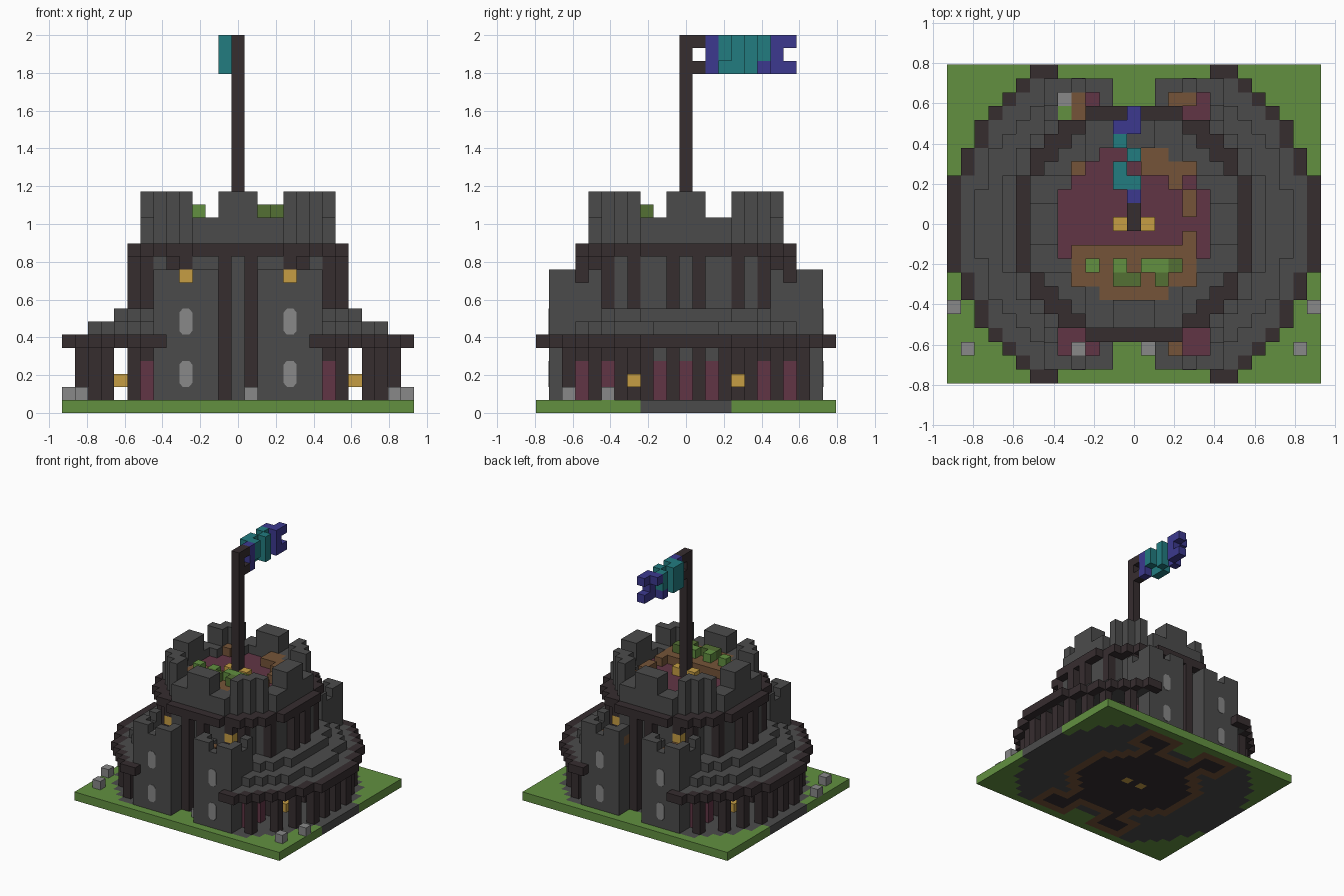
import bpy, bmesh
from mathutils import Vector

if "Cube" in bpy.data.objects:
    bpy.data.objects.remove(bpy.data.objects["Cube"])

V = 2 / 29  # block size


def make_mat(name, r, g, b):
    m = bpy.data.materials.new(name)
    m.use_nodes = True
    lin = [((c / 255 + 0.055) / 1.055) ** 2.4 for c in (r, g, b)] + [1]
    m.diffuse_color = lin
    m.node_tree.nodes["Principled BSDF"].inputs["Base Color"].default_value = lin
    return m


MATS = {n: make_mat(n, *c) for n, c in {
    "grass": (98, 144, 64), "stone": (75, 75, 75), "dark_wood": (54, 45, 47),
    "crimson": (97, 53, 69), "brown": (117, 84, 56), "lamp_gold": (198, 158, 68),
    "pale_stone": (136, 136, 136), "teal": (34, 124, 128), "blue": (60, 57, 143),
    "leaf": (84, 112, 52)}.items()}

taken = {}   # block -> part name; the first part to claim a block keeps it
parts = {}   # part name -> {block: colour}


def put(part, colour, cells):
    for c in cells:
        if c not in taken:
            taken[c] = part
            parts.setdefault(part, {})[c] = colour


def box(xs, ys, zs):
    return [(x, y, z) for x in xs for y in ys for z in zs]


def span(a, b):
    return range(a, b + 1)


def mirror(cells):
    return [(sx * x, sy * y, z) for x, y, z in cells for sx in (1, -1) for sy in (1, -1)]


def ring(inner, outer, zs):
    """Round layer of blocks between two squared radii."""
    return [c for c in box(span(-13, 13), span(-11, 11), zs)
            if inner < c[0] ** 2 + c[1] ** 2 <= outer]


# Flagpole and waving flag
put("flagpole", "dark_wood", box([0], [0], span(13, 28)) + [(0, 1, 28), (0, 1, 26)])
put("flag", "blue", box([0], [2], span(26, 28)) + [(0, 8, 28), (0, 8, 26), (-1, 6, 26)]
    + box([0], [7], [26, 27, 28]) + [(-1, 7, 28)])
put("flag", "teal", box([-1], [3, 4, 6], span(26, 28)) + box([0], [5], span(26, 28))
    + [(0, 3, 27), (0, 3, 28)])

# Furniture and plants on the keep roof
put("roof_lamps", "lamp_gold", [(1, 0, 14), (-1, 0, 14)])
put("roof_plants", "grass", [(-3, -3, 15), (-1, -3, 15), (2, -3, 15), (1, -3, 15)])
put("roof_plants", "leaf", [(3, -3, 15), (2, -4, 15), (-1, -4, 15), (0, -4, 15)])
put("roof_furniture", "brown", box(span(-4, 4), span(-4, -2), [14])
    + box(span(-2, 2), [-5], [14]) + box([1, 2], [5], [14]) + box([2, 3, 4], [4], [14])
    + box([4], [-1, 1, 2], [14]) + [(1, 4, 14), (3, 3, 14), (-4, 4, 14)])

# Loose stones around the walls
put("loose_stones", "pale_stone", [(s * x, y, 1) for s in (1, -1)
                                   for x, y in ((13, -6), (12, -9))] + [(1, -9, 1)])

# Contents of the tower tops
put("tower_stones", "pale_stone", [(-4, -9, 9), (-5, 9, 9)])
put("tower_crates", "brown", [(3, -9, 9), (-4, 9, 9), (-4, 8, 9),
                              (2, 9, 9), (3, 9, 9), (4, 9, 9)])
put("tower_plant", "grass", [(-5, 8, 9)])

# Lamps in the arcade and above the towers
put("arcade_lamps", "lamp_gold", mirror([(9, 4, 2)]))
put("tower_lamps", "lamp_gold", mirror([(4, 7, 10)]))

# Four gate towers with notched tops
tower = []
for x, y, z in box(span(2, 6), span(7, 10), span(1, 10)):
    rim = x in (2, 6) or y == 10
    notch = z == 10 and (x == 4 or y == 8)
    if z < 8 or (rim and not notch):
        tower.append((x, y, z))
put("tower_doors", "crimson", mirror(box([7], [6, 8], span(1, 3)) + box([2], [8], span(1, 3))))
put("tower_floors", "crimson", mirror(box(span(3, 5), [8, 9], [8])))
put("door_lintels", "dark_wood", mirror(box([7], [6, 8], [4])))

# Keep: timber columns, crimson panels and round stone wall
columns = [(8, 1), (7, 4), (4, 7), (1, 8), (5, 6)]
put("keep_columns", "dark_wood", mirror([(x, y, z) for x, y in columns for z in span(1, 11)]))
put("keep_panels", "crimson", mirror(box([7], [0, 2], span(1, 3))))
put("keep_wall", "stone", ring(-1, 58, span(1, 11)))
put("gate_towers", "stone", mirror(tower))
put("keep_cornice", "dark_wood", ring(58, 74, [12]))

# Keep roof floor and crenellated parapet
put("keep_floor", "crimson", ring(-1, 32, [12, 13]))


def crenel(x, y):
    return (abs(x) in (2, 3) and abs(y) > 4) or (abs(y) in (2, 3) and abs(x) > 4)


put("parapet", "stone", ring(32, 58, span(12, 14))
    + [c for c in ring(32, 58, [15, 16]) if not crenel(c[0], c[1])])

# Arcade posts and the stepped round roof above them, open at the gates
posts = [(12, 1), (12, 3), (11, 5), (10, 7), (8, 9)]
put("arcade_posts", "dark_wood", mirror([(x, y, z) for x, y in posts for z in span(1, 4)]))


def clear_of_gate(cells):
    return [c for c in cells if abs(c[0]) > 5 or abs(c[1]) < 7]


put("arcade_eave", "dark_wood", clear_of_gate(ring(153, 178, [5])))
for level, outer in ((5, 153), (6, 126), (7, 92)):
    put("arcade_roof", "stone", clear_of_gate(ring(58, outer, [level])))


# Ground slab: timber floor, brown edging, paving and grass
def footprint(x, y):
    return x * x + y * y <= 58 or (2 <= abs(x) <= 6 and 7 <= abs(y) <= 10)


put("ground", "lamp_gold", [(1, 0, 0), (-1, 0, 0)])
for x, y, z in box(span(-13, 13), span(-11, 11), [0]):
    near = [footprint(x + a, y + b) for a in (-1, 0, 1) for b in (-1, 0, 1)]
    if abs(y) == 11 or (abs(x) < 2 and abs(y) > 8) or x * x + y * y > 178:
        colour = "grass"
    elif all(near):
        colour = "dark_wood"
    elif footprint(x, y):
        colour = "brown"
    else:
        colour = "stone"
    put("ground", colour, [(x, y, z)])

# Turn each part into a mesh of its exposed block faces
DIRS = [Vector(d) for d in ((1, 0, 0), (-1, 0, 0), (0, 1, 0), (0, -1, 0), (0, 0, 1), (0, 0, -1))]


def finish(name, bm, colours):
    me = bpy.data.meshes.new(name)
    bm.to_mesh(me)
    bm.free()
    for c in colours:
        me.materials.append(MATS[c])
    ob = bpy.data.objects.new(name, me)
    bpy.context.collection.objects.link(ob)


for name, cells in parts.items():
    bm = bmesh.new()
    colours = sorted(set(cells.values()))
    for (x, y, z), colour in cells.items():
        centre = Vector((x, y, z + 0.5))
        for d in DIRS:
            if (x + int(d.x), y + int(d.y), z + int(d.z)) in taken:
                continue
            u = Vector((d.y, d.z, d.x))
            w = d.cross(u)
            quad = [centre + (d + u * a + w * b) / 2 for a, b in ((-1, -1), (1, -1), (1, 1), (-1, 1))]
            f = bm.faces.new([bm.verts.new(p * V) for p in quad])
            f.material_index = colours.index(colour)
    bmesh.ops.remove_doubles(bm, verts=bm.verts, dist=V / 100)
    finish(name, bm, colours)

# Slit windows: thin eight-sided plates on the outer tower faces
outline = [(-0.25, -1), (0.25, -1), (0.5, -0.7), (0.5, 0.7),
           (0.25, 1), (-0.25, 1), (-0.5, 0.7), (-0.5, -0.7)]
bm = bmesh.new()
for sx in (1, -1):
    for sy in (1, -1):
        for z in (3, 7):
            ring_pts = [Vector((sx * 4 + a, sy * 10.45, z + b)) * V for a, b in outline]
            face = bm.faces.new([bm.verts.new(p) for p in ring_pts])
            out = bmesh.ops.extrude_face_region(bm, geom=[face])["geom"]
            bmesh.ops.translate(bm, vec=(0, sy * V * 0.1, 0),
                                verts=[g for g in out if isinstance(g, bmesh.types.BMVert)])
bmesh.ops.recalc_face_normals(bm, faces=bm.faces)
finish("tower_windows", bm, ["pale_stone"])
